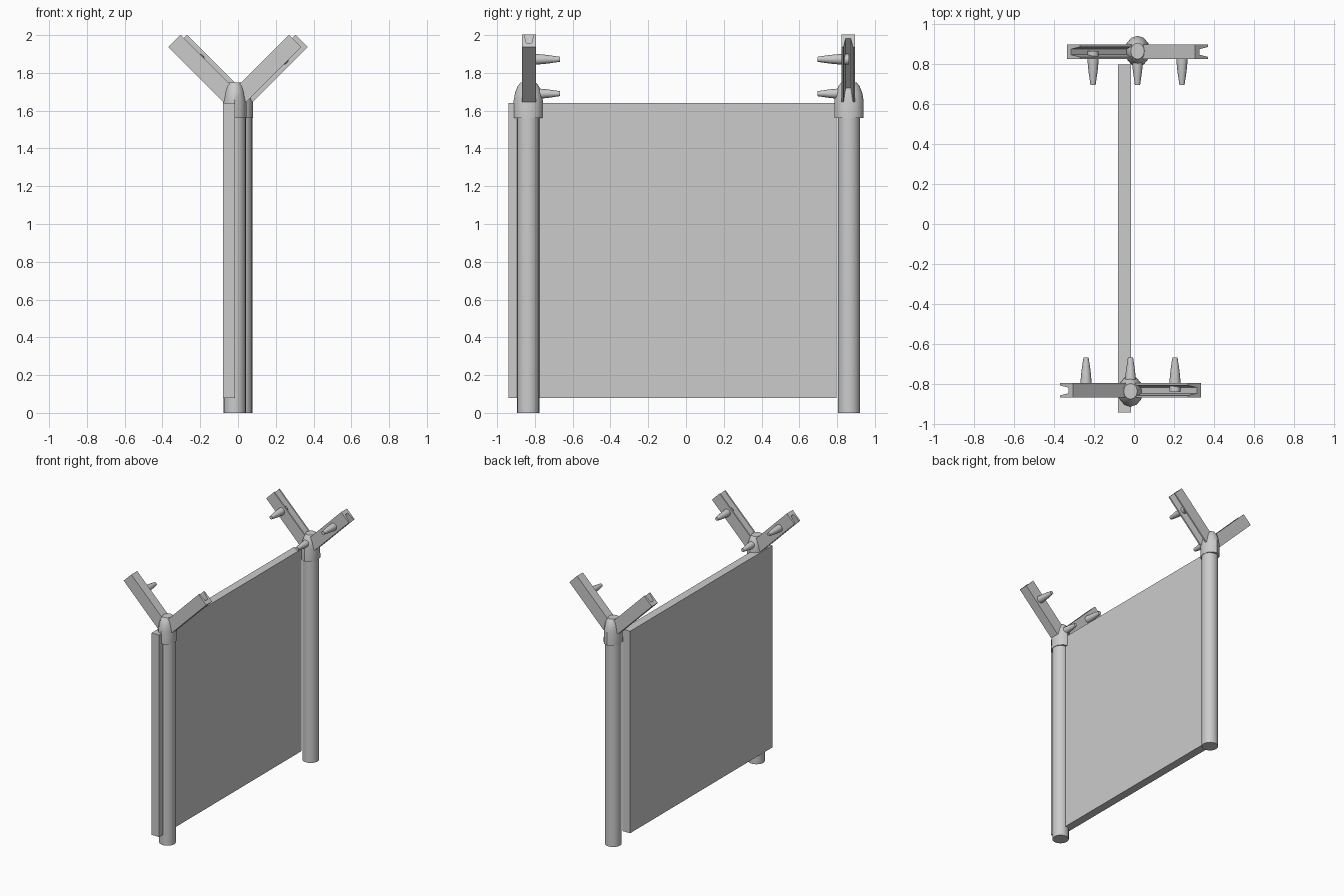
import bpy, math
from math import cos, sin, pi
from mathutils import Matrix, Vector

if "Cube" in bpy.data.objects:
    bpy.data.objects.remove(bpy.data.objects["Cube"])

def loft(name, rings, mat, smooth=True):
    """Skin a list of equal-length point rings and cap both ends."""
    n = len(rings[0])
    verts = [p for r in rings for p in r]
    faces = [(k*n + i, k*n + (i+1) % n, (k+1)*n + (i+1) % n, (k+1)*n + i)
             for k in range(len(rings) - 1) for i in range(n)]
    faces += [tuple(reversed(range(n))), tuple(range(len(verts) - n, len(verts)))]
    mesh = bpy.data.meshes.new(name)
    mesh.from_pydata([mat @ Vector(v) for v in verts], [], faces)
    import bmesh
    bm = bmesh.new()
    bm.from_mesh(mesh)
    bmesh.ops.recalc_face_normals(bm, faces=bm.faces)
    bm.to_mesh(mesh)
    bm.free()
    ob = bpy.data.objects.new(name, mesh)
    bpy.context.collection.objects.link(ob)
    if smooth:
        bpy.ops.object.select_all(action='DESELECT')
        ob.select_set(True)
        bpy.context.view_layer.objects.active = ob
        bpy.ops.object.shade_smooth_by_angle(angle=math.radians(35))
    return ob

def oval(rx, ry, z, n):
    return [(rx*cos(2*pi*i/n), ry*sin(2*pi*i/n), z) for i in range(n)]

def spike(name, x, y0, z, mat):
    # tapered peg pointing along local +y
    prof = [(y0, .028), (.045, .028), (.1, .023), (.168, .013)]
    rings = [[(x + r*cos(2*pi*i/12), y, z + r*sin(2*pi*i/12)) for i in range(12)]
             for y, r in prof]
    loft(name, rings, mat)

def arm(name, side, up, mat):
    # channel section: (across y, along opening direction)
    section = [(-.036, -.046), (.036, -.046), (.036, .046), (.025, .046),
               (.014, -.016), (-.014, -.016), (-.025, .046), (-.036, .046)]
    u = Vector((side, 0, 1)).normalized()
    nrm = Vector((-side, 0, 1)).normalized() * up
    rings = [[Vector((0, .004 + a, 1.65)) + u*t + nrm*b for a, b in section]
             for t in (.04, .4525)]
    loft(name, rings, mat, smooth=False)

# Two identical posts, the back one turned half a circle
posts = {"front": Matrix.Translation((-.0175, -.835, 0)),
         "back": Matrix.Translation((.0175, .863, 0)) @ Matrix.Rotation(pi, 4, 'Z')}
for label, mat in posts.items():
    loft(label + "_post", [oval(.059, .059, z, 20) for z in (0, 1.6)], mat)
    # cap: collar and tapered dome
    cap = [(1.56, .063, .077), (1.655, .062, .077), (1.695, .054, .07),
           (1.73, .046, .056), (1.75, .034, .04)]
    loft(label + "_post_cap", [oval(rx, ry, z, 12) for z, rx, ry in cap], mat)
    # V arms: right channel opens upward, left one downward
    arm(label + "_arm_right", 1, 1, mat)
    arm(label + "_arm_left", -1, -1, mat)
    # insulator pegs
    spike(label + "_peg_centre", 0, .03, 1.69, mat)
    spike(label + "_peg_right", .222, 0, 1.872, mat)
    spike(label + "_peg_left", -.222, 0, 1.872, mat)

# Fence panel
panel = [[(x, y, z) for x, y in ((-.08, -.94), (-.016, -.94), (-.016, .797), (-.08, .797))]
         for z in (.08, 1.64)]
loft("fence_panel", panel, Matrix(), smooth=False)
